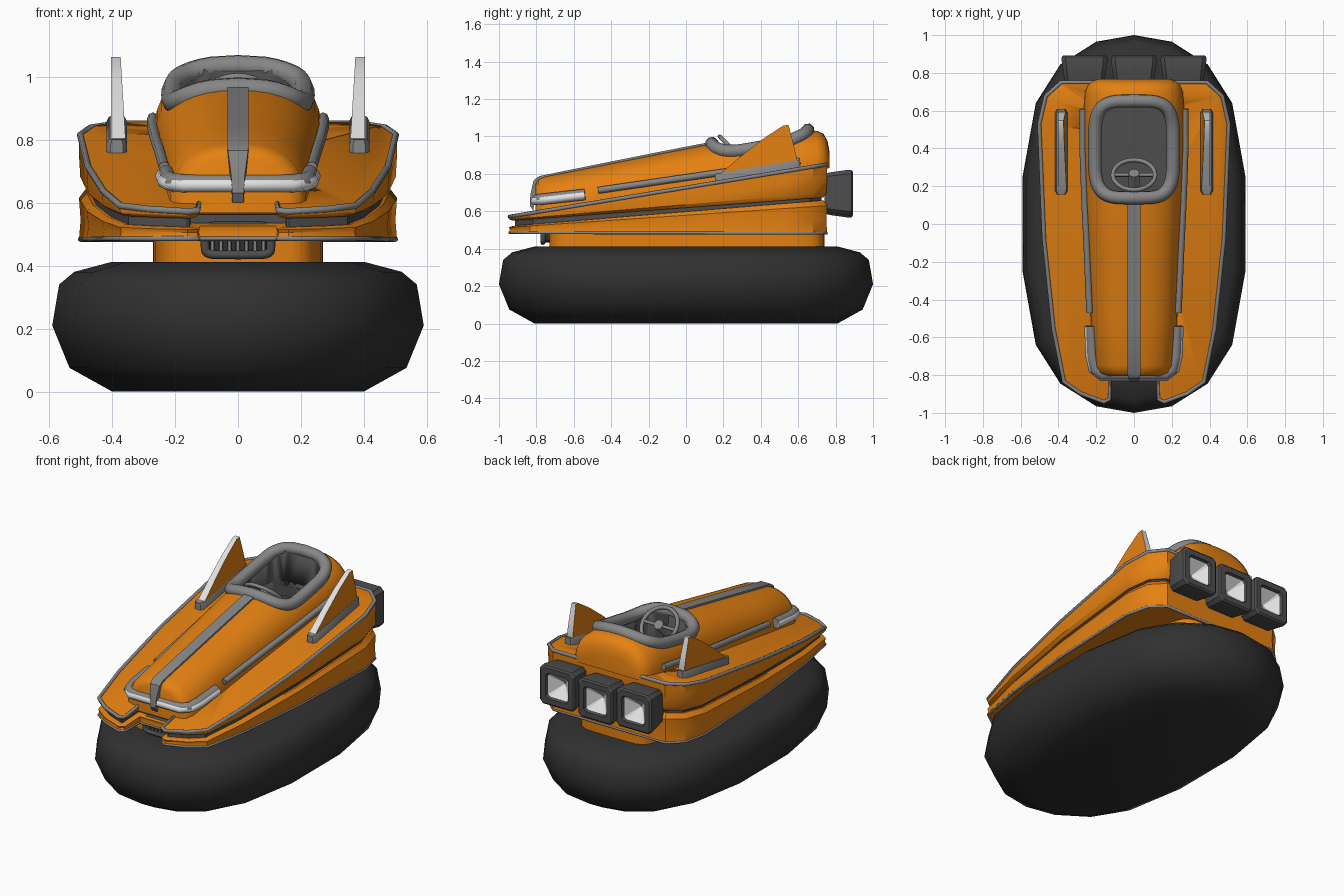
import bpy, bmesh, math
from mathutils import Vector

if "Cube" in bpy.data.objects:
    bpy.data.objects.remove(bpy.data.objects["Cube"])


def mat(name, r, g, b):
    m = bpy.data.materials.new(name)
    m.diffuse_color = (r, g, b, 1)
    m.use_nodes = True
    m.node_tree.nodes["Principled BSDF"].inputs["Base Color"].default_value = m.diffuse_color
    return m


ORANGE = mat("orange paint", 0.78, 0.22, 0.006)
RUBBER = mat("black rubber", 0.03, 0.03, 0.03)
GREY = mat("grey trim", 0.24, 0.24, 0.24)
DARK = mat("dark grey", 0.075, 0.075, 0.075)
LIGHT = mat("light grey", 0.75, 0.75, 0.75)
MATS = [ORANGE, RUBBER, GREY, DARK, LIGHT]


def smooth(ob, deg):
    bpy.ops.object.select_all(action='DESELECT')
    ob.select_set(True)
    bpy.context.view_layer.objects.active = ob
    bpy.ops.object.shade_smooth_by_angle(angle=math.radians(deg))


def loft(name, rings, mats, cap_mats=None, deg=35):
    """Skin equal rings; mats is one material or one per band."""
    n = len(rings[0])
    if not isinstance(mats, list):
        mats = [mats] * (len(rings) - 1)
    cap_mats = cap_mats or (mats[0], mats[-1])
    slots = []
    for m in list(mats) + list(cap_mats):
        if m not in slots:
            slots.append(m)
    bm = bmesh.new()
    vs = [[bm.verts.new(p) for p in r] for r in rings]
    for i, m in enumerate(mats):
        for j in range(n):
            k = (j + 1) % n
            f = bm.faces.new((vs[i][j], vs[i][k], vs[i + 1][k], vs[i + 1][j]))
            f.material_index = slots.index(m)
    for r, m in ((vs[0], cap_mats[0]), (vs[-1], cap_mats[1])):
        bm.faces.new(r).material_index = slots.index(m)
    bmesh.ops.recalc_face_normals(bm, faces=bm.faces)
    me = bpy.data.meshes.new(name)
    bm.to_mesh(me)
    bm.free()
    for m in slots:
        me.materials.append(m)
    ob = bpy.data.objects.new(name, me)
    bpy.context.collection.objects.link(ob)
    smooth(ob, deg)
    return ob


def tube(name, pts, r, m, cyclic=False):
    cu = bpy.data.curves.new(name, 'CURVE')
    cu.dimensions = '3D'
    cu.bevel_depth, cu.bevel_resolution, cu.use_fill_caps = r, 2, True
    sp = cu.splines.new('POLY')
    sp.points.add(len(pts) - 1)
    for p, q in zip(sp.points, pts):
        p.co = (*q, 1)
    sp.use_cyclic_u = cyclic
    cu.materials.append(m)
    ob = bpy.data.objects.new(name, cu)
    bpy.context.collection.objects.link(ob)
    bpy.ops.object.select_all(action='DESELECT')
    ob.select_set(True)
    bpy.context.view_layer.objects.active = ob
    bpy.ops.object.convert(target='MESH')
    smooth(bpy.context.object, 50)


def lin(a, b, y):
    return a + (b - a) * (y + 0.95) / 1.7


def deck(y):
    return lin(0.572, 0.858, y)


def rrect(cx, cy, hx, hy, n=32, e=0.5):
    out = []
    for i in range(n):
        c, s = math.cos(2 * math.pi * i / n), math.sin(2 * math.pi * i / n)
        out.append((cx + hx * math.copysign(abs(c) ** e, c), cy + hy * math.copysign(abs(s) ** e, s)))
    return out


# inflatable skirt
q = [(.2, .965), (.39, .845), (.52, .64), (.59, .25)]
right = [(0, 1)] + q + [(x, -y) for x, y in q[::-1]] + [(0, -1)]
skirt = right + [(-x, y) for x, y in right[-2:0:-1]]
prof = [(.19, 0), (.055, .075), (0, .21), (.022, .34), (.07, .38), (.19, .412)]
loft("skirt", [[(x * (1 - d / .59), y * (1 - d), z) for x, y in skirt] for d, z in prof], RUBBER, deg=70)

# hull plinth
loft("hull_base", [[(x, y, z) for x, y in rrect(0, 0.005, .27, .735, e=.3)] for z in (.39, .5)], ORANGE)

# hull outline with a notch at the nose
half = [(.12, -.79), (.125, -.93), (.16, -.947), (.285, -.9), (.375, -.836), (.43, -.555),
        (.48, -.08), (.505, .53), (.47, .68), (.386, .755)]
outline = half + [(-x, y) for x, y in half[::-1]]


def inset(d):
    out, n = [], len(outline)
    for i in range(n):
        a, b, c = (Vector(outline[(i + k) % n]) for k in (-1, 0, 1))
        n1 = Vector((-(b - a).y, (b - a).x)).normalized()
        n2 = Vector((-(c - b).y, (c - b).x)).normalized()
        p = b + (n1 + n2) * d / (1 + n1.dot(n2))
        out.append((p.x, p.y))
    return out


def layer(name, levels, m):
    return loft(name, [[(x, y, lin(a, b, y)) for x, y in inset(d)] for d, a, b in levels], m)


layer("hull_lower", [(0, .485, .482), (.005, .505, .55), (0, .514, .63), (.02, .52, .66)], ORANGE)
layer("hull_groove", [(.03, .50, .60), (.03, .56, .72)], DARK)
upper = layer("hull_upper", [(.02, .548, .675), (.004, .555, .70), (0, .56, .78), (0, .568, .845), (.02, .572, .858)], ORANGE)
for nm, a, b, r in (("deck_trim", .57, .85, .011), ("bottom_trim", .486, .483, .008)):
    tube(nm, [(x, y, lin(a, b, y)) for x, y in inset(.004)], r, GREY, True)

# hood and rear cowl: (y, half width, top z)
SEC = [(-.805, .165, .745), (-.79, .2, .772), (-.75, .218, .787), (-.5, .23, .836), (-.1, .247, .916),
       (.1, .257, .955), (.4, .268, 1.0), (.6, .268, 1.035), (.7, .26, 1.03), (.735, .245, 1.015), (.757, .22, .975), (.767, .19, .92)]


def section(y):
    for (y0, w0, t0), (y1, w1, t1) in zip(SEC, SEC[1:]):
        if y <= y1:
            k = max(0, (y - y0) / (y1 - y0))
            return w0 + (w1 - w0) * k, t0 + (t1 - t0) * k


def hood_z(x, y):
    w, t = section(y)
    b = deck(y) - .03
    return b + (t - b) * max(0, 1 - (abs(x) / w) ** 2.5) ** .4


rings = []
for y, w, t in SEC:
    b, ring = deck(y) - .03, []
    for i in range(21):
        c, s = math.cos(math.pi * i / 20), max(0, math.sin(math.pi * i / 20))
        ring.append((w * math.copysign(abs(c) ** .8, c), y, b + (t - b) * s ** .8))
    rings.append(ring)
hood = loft("hood", rings, ORANGE, deg=50)

# cockpit opening cut through hood and deck, lined in dark grey
cutter = loft("cockpit_cutter", [[(x, y, z) for x, y in rrect(0, .395, .19, .225)] for z in (.74, 1.3)], DARK)
cutter.hide_render = True
for ob in (hood, upper):
    md = ob.modifiers.new("cockpit", 'BOOLEAN')
    md.operation, md.solver, md.object = 'DIFFERENCE', 'EXACT', cutter
    md.material_mode = 'TRANSFER'
    bpy.context.view_layer.objects.active = ob
    bpy.ops.object.modifier_apply(modifier=md.name)
bpy.data.objects.remove(cutter)
tube("cockpit_rim", [(x, y, hood_z(x, y) + .002) for x, y in rrect(0, .395, .208, .257, 40)], .036, GREY, True)

# steering wheel and column
bpy.ops.mesh.primitive_torus_add(major_radius=.112, minor_radius=.012, major_segments=28, minor_segments=8,
                                 location=(0, .26, .92), rotation=(-math.pi / 4, 0, 0))
bpy.context.object.name = "steering_wheel"
bpy.context.object.data.materials.append(GREY)
smooth(bpy.context.object, 60)
tube("steering_column", [(0, .27, .93), (0, .13, .79)], .03, GREY)
tube("wheel_spoke", [(-.11, .26, .92), (.11, .26, .92)], .01, GREY)

# hood stripe: (y, z, half width)
path = [(-.835, .63, .018), (-.832, .69, .022), (-.815, .765, .032), (-.785, .788, .034)]
path += [(y, section(y)[1] + .01, .034) for y in (-.5, -.1, .11)]
loft("hood_stripe", [[(-w, y, z), (w, y, z), (w, y + .02, z - .03), (-w, y + .02, z - .03)] for y, z, w in path], GREY)

# nose bumper wrapped round the hood
for nm, d, dz, r, m in (("nose_bumper", 0, 0, .03, GREY), ("nose_bumper_chrome", .013, -.005, .022, LIGHT)):
    h = [(.228 + d, -.54, .69), (.222 + d, -.7, .672), (.207 + d, -.77, .664), (.17, -.798 - d, .66)]
    tube(nm, [(x, y, z + dz) for x, y, z in h] + [(-x, y, z + dz) for x, y, z in h[::-1]], r, m)

# grille
tube("grille_frame", [(x, -.765, z) for x, z in rrect(0, .48, .105, .046, 28, .3)], .014, DARK, True)
loft("grille_back", [[(x, y, z) for x, z in rrect(0, .48, .105, .046, 28, .3)] for y in (-.755, -.72)], RUBBER)
for i in range(7):
    x = -.081 + i * .027
    tube("grille_bar", [(x, -.765, .44), (x, -.765, .52)], .006, GREY)

# side strips, fins and fin bases
FIN = [(.17, .79), (.3, .90), (.42, .993), (.52, 1.058), (.548, 1.062), (.575, .96), (.597, .86), (.58, .81)]
for s in (-1, 1):
    tube("side_strip", [(s * (section(y)[0] + .003), y, .712 + (y + .47) * .145) for y in (-.47, -.1, .1, .4, .61)], .018, GREY)
    rows = []
    for k in (-1, 1):
        rows.append([(s * (.38 + (z - .8) * .03) + k * (.023 - (z - .8) * .03), y, z) for y, z in FIN])
    loft("fin", rows, LIGHT, (ORANGE, ORANGE))
    base = []
    for y, w in ((.155, .02), (.175, .033), (.59, .033), (.61, .02)):
        z, c = deck(y), s * .385
        base.append([(c - w, y, z - .03), (c + w, y, z - .03), (c + w, y, z + .025), (c + w * .75, y, z + .042),
                     (c - w * .75, y, z + .042), (c - w, y, z + .025)])
    loft("fin_base", base, GREY)

# three rear lamps with recessed reflectors: (y, half size)
LAMP = [(.74, .1), (.77, .108), (.87, .122), (.885, .12), (.893, .11), (.893, .078), (.875, .072), (.81, .004)]
for i in (-1, 0, 1):
    rows = []
    for y, h in LAMP:
        c = h * .82
        rows.append([(i * .262 + x, y, .7 - .012 * (i == 0) + z) for x, z in
                     ((c, -h), (h, -c), (h, c), (c, h), (-c, h), (-h, c), (-h, -c), (-c, -h))])
    loft("rear_lamp", rows, [DARK] * 6 + [LIGHT], deg=25)
